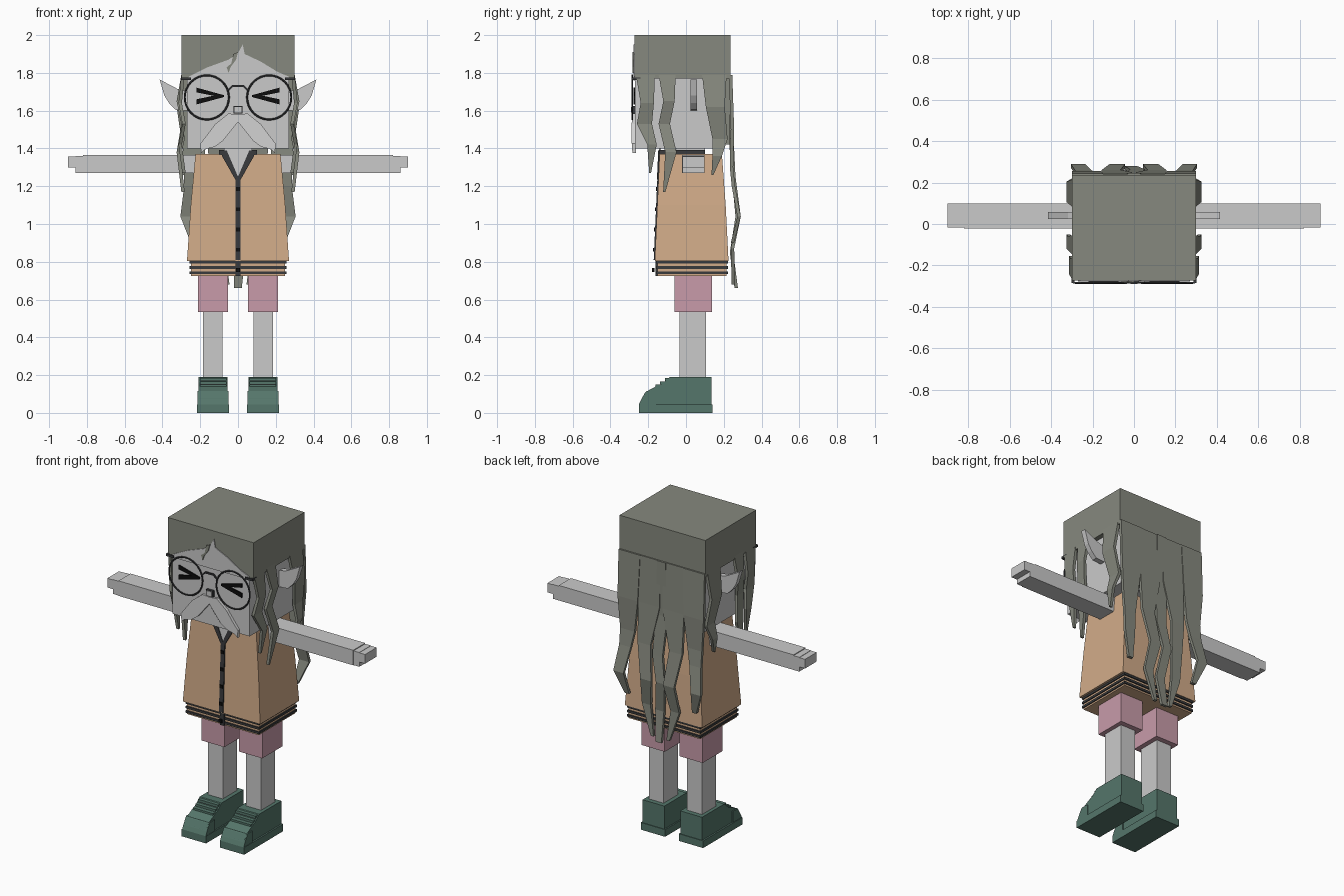
import bpy, bmesh, math
from mathutils import Vector

cube = bpy.data.objects.get("Cube")
if cube:
    bpy.data.objects.remove(cube, do_unlink=True)


def material(name, r, g, b):
    mat = bpy.data.materials.new(name)
    mat.use_nodes = True
    mat.diffuse_color = (r, g, b, 1)
    mat.node_tree.nodes["Principled BSDF"].inputs["Base Color"].default_value = (r, g, b, 1)
    return mat


skin = material("pale skin", .59, .59, .59)
hair = material("grey green hair", .24, .25, .21)
tan = material("tan jacket", .64, .41, .25)
pink = material("pink shorts", .58, .33, .40)
green = material("green shoes", .09, .18, .145)
dark = material("dark trim", .04, .042, .045)
black = material("black", .004, .004, .004)
white = material("white whiskers", .64, .64, .64)


def finish(name, bm, mat, mirror=False):
    """Turn a bmesh into an object, optionally mirrored across x."""
    bmesh.ops.recalc_face_normals(bm, faces=bm.faces)
    mesh = bpy.data.meshes.new(name)
    bm.to_mesh(mesh)
    bm.free()
    mesh.materials.append(mat)
    obj = bpy.data.objects.new(name, mesh)
    bpy.context.collection.objects.link(obj)
    if mirror:
        obj.modifiers.new("Mirror", "MIRROR").use_mirror_merge = False
    return obj


def skinned(name, rings, mat, mirror=False):
    """Join matching rings of points with side faces and cap both ends."""
    bm = bmesh.new()
    loops = [[bm.verts.new(p) for p in ring] for ring in rings]
    for low, high in zip(loops, loops[1:]):
        for i in range(len(low)):
            j = (i + 1) % len(low)
            bm.faces.new((low[i], low[j], high[j], high[i]))
    bm.faces.new(loops[0])
    bm.faces.new(loops[-1])
    return finish(name, bm, mat, mirror)


def loft(name, sections, mat, mirror=False):
    """Stack rectangles given as (z, left, right, front, back)."""
    rings = [[(a, c, z), (b, c, z), (b, d, z), (a, d, z)] for z, a, b, c, d in sections]
    return skinned(name, rings, mat, mirror)


def box(name, xs, ys, zs, mat, mirror=False):
    return loft(name, [(z, *xs, *ys) for z in zs], mat, mirror)


def side_prism(name, outline, xs, mat, mirror=False):
    """Extrude a (y, z) outline along x."""
    return skinned(name, [[(x, y, z) for y, z in outline] for x in xs], mat, mirror)


def plate(name, outline, front, thick, mat, mirror=False):
    """Extrude an (x, z) outline backwards from a front surface y = front(z)."""
    rings = [[(x, front(z) + t, z) for x, z in outline] for t in (0, thick)]
    return skinned(name, rings, mat, mirror)


def strand(name, points, place, mat, mirror=False, thick=.018):
    """Wavy tapering ribbon through (across, z, width, outward) points."""
    rings = []
    for u, z, w, out in points:
        corners = [(u - w / 2, out), (u + w / 2, out), (u + w / 2, out - thick), (u - w / 2, out - thick)]
        rings.append([place(across, depth, z) for across, depth in corners])
    return skinned(name, rings, mat, mirror)


def flat(y):
    return lambda z: y


def chest(z):
    return -.165 + (z - .81) * .045


# Head, neck and hair cap
box("head", (-.27, .27), (-.27, .205), (1.4, 1.79), skin)
box("neck", (-.08, .08), (-.05, .1), (1.3, 1.42), skin)
box("hair_cap", (-.3, .3), (-.272, .235), (1.77, 2), hair)
box("hair_back_panel", (-.27, .27), (.2, .232), (1.42, 1.8), hair)

# Face showing through the hairline, with a loose lock
plate("forehead", [(-.27, 1.76), (-.26, 1.78), (-.16, 1.83), (-.05, 1.87), (0, 1.905), (.025, 1.95),
                   (.035, 1.9), (.12, 1.86), (.21, 1.805), (.27, 1.78), (.27, 1.76)],
      flat(-.277), .008, skin)
plate("hair_lock", [(-.05, 1.8), (-.06, 1.83), (-.035, 1.85), (-.025, 1.9), (0, 1.91),
                    (-.01, 1.87), (-.04, 1.83)], flat(-.283), .008, hair)

# Ears
plate("ear", [(.26, 1.7), (.32, 1.715), (.415, 1.765), (.39, 1.68), (.365, 1.64), (.33, 1.605), (.26, 1.6)],
      flat(.025), .033, skin, mirror=True)

# Side locks
def on_side(across, depth, z):
    return (depth, across, z)


strand("front_side_lock", [(-.215, 1.79, .1, .3), (-.205, 1.64, .07, .315), (-.22, 1.53, .08, .295),
                           (-.18, 1.42, .05, .315), (-.19, 1.27, .01, .295)], on_side, hair, True)
strand("middle_side_lock", [(-.1, 1.79, .09, .3), (-.09, 1.65, .06, .325), (-.115, 1.53, .06, .3),
                            (-.08, 1.38, .06, .325), (-.115, 1.17, .012, .3)], on_side, hair, True)
strand("rear_side_lock", [(.15, 1.79, .13, .3), (.155, 1.62, .1, .325), (.18, 1.45, .08, .3),
                          (.165, 1.36, .05, .32), (.14, 1.26, .01, .3)], on_side, hair, True)


# Long locks down the back
def on_back(across, depth, z):
    return (across, depth, z)


strand("outer_back_lock", [(.225, 1.79, .15, .245), (.23, 1.5, .14, .255), (.235, 1.3, .1, .25),
                           (.245, 1.2, .08, .26), (.27, 1.04, .07, .29), (.235, .9, .03, .255)],
       on_back, hair, True)
strand("inner_back_lock", [(.085, 1.79, .15, .242), (.085, 1.5, .15, .25), (.11, 1.25, .09, .262),
                           (.08, 1.04, .075, .29), (.1, .87, .06, .255), (.055, .68, .02, .26)],
       on_back, hair, True)
strand("middle_back_lock", [(0, 1.79, .06, .247), (0, 1.45, .08, .245), (.015, 1.2, .07, .265),
                            (-.015, 1.04, .06, .28), (.01, .85, .06, .25), (0, .66, .04, .275)],
       on_back, hair)

# Glasses
for side, label in ((-1, "right"), (1, "left")):
    bpy.ops.mesh.primitive_torus_add(location=(side * .165, -.285, 1.67), rotation=(math.pi / 2, 0, 0),
                                     major_radius=.117, minor_radius=.005,
                                     major_segments=32, minor_segments=6)
    rim = bpy.context.object
    rim.name = label + "_glasses_rim"
    rim.data.materials.append(dark)
    bpy.ops.object.shade_smooth_by_angle()
plate("glasses_bridge", [(-.055, 1.71), (-.03, 1.735), (.03, 1.735), (.055, 1.71),
                         (.055, 1.7), (.028, 1.725), (-.028, 1.725), (-.055, 1.7)],
      flat(-.288), .008, dark)
box("glasses_hinge", (.25, .295), (-.288, -.28), (1.762, 1.776), dark, True)
box("glasses_temple", (.288, .302), (-.285, -.24), (1.762, 1.776), dark, True)

# Squeezed eyes, nose and moustache
plate("eye", [(.075, 1.682), (.22, 1.722), (.22, 1.697), (.13, 1.679), (.22, 1.66), (.22, 1.633),
              (.075, 1.672)], flat(-.279), .009, black, True)
box("nose_outline", (-.024, .024), (-.285, -.26), (1.585, 1.625), dark)
box("nose", (-.018, .018), (-.29, -.26), (1.59, 1.62), skin)
plate("moustache", [(0, 1.58), (.05, 1.585), (.12, 1.53), (.165, 1.47), (.2, 1.425), (.195, 1.375),
                    (.175, 1.395), (.12, 1.41), (.08, 1.44), (.04, 1.49), (0, 1.54)],
      lambda z: -.283 - .006 * math.sin((z - 1.37) * 14), .02, white, True)

# Jacket
loft("jacket", [(.805, -.27, .27, chest(.805), .225), (1.1, -.25, .25, chest(1.1), .21),
                (1.37, -.225, .225, chest(1.37), .19)], tan)
box("jacket_hem", (-.25, .25), (-.15, .215), (.725, .81), tan)
for number, z in enumerate((.742, .77, .799)):
    box(f"hem_stripe_{number + 1}", (-.256, .256), (-.157, .222), (z - .007, z + .007), dark)
plate("neck_opening", [(-.075, 1.4), (.075, 1.4), (0, 1.24)],
      lambda z: chest(z) - .004, .009, skin)
plate("neck_trim", [(.06, 1.39), (.09, 1.39), (.085, 1.36), (.014, 1.235), (0, 1.235), (0, 1.25)],
      lambda z: chest(z) - .008, .009, dark, True)
box("collar_side", (.06, .1), (-.14, .1), (1.36, 1.392), dark, True)
box("collar_back", (-.1, .1), (.075, .1), (1.36, 1.392), dark)
plate("placket", [(-.014, .81), (.014, .81), (.014, 1.25), (-.014, 1.25)],
      lambda z: chest(z) - .006, .009, dark)
box("hem_placket", (-.014, .014), (-.161, -.15), (.725, .81), dark)
for number in range(5):
    z = 1.185 - number * .107
    y = min(chest(z), -.155) if z < .81 else chest(z)
    box(f"button_{number + 1}", (-.01, .01), (y - .012, y), (z - .01, z + .01), black)

# Arms with a stepped hand
box("arm", (.2, .82), (-.022, .098), (1.27, 1.365), skin, True)
box("palm", (.82, .86), (-.018, .098), (1.27, 1.36), skin, True)
box("fingers", (.86, .9), (-.018, .098), (1.3, 1.358), skin, True)

# Legs and shorts
box("shorts_leg", (.052, .213), (-.062, .138), (.535, .74), pink, True)
box("leg", (.082, .186), (-.035, .106), (.15, .54), skin, True)

# Shoes with sole and laces
upper = [(.136, .03), (.136, .19), (-.085, .19), (-.125, .155), (-.16, .14), (-.215, .11),
         (-.235, .075), (-.245, .03)]
side_prism("shoe", upper, (.056, .208), green, True)
toe = [(-.16, 0), (-.16, .115), (-.21, .115), (-.238, .07), (-.25, .045), (-.25, 0)]
side_prism("shoe_toe", toe, (.05, .215), green, True)
box("shoe_sole", (.048, .218), (-.25, .14), (0, .045), green, True)
for number, (y, z) in enumerate(((-.1, .18), (-.125, .16), (-.15, .145))):
    box(f"lace_{number + 1}", (.062, .202), (y - .012, y + .012), (z - .008, z + .006), green, True)
    box(f"lace_shadow_{number + 1}", (.064, .2), (y - .01, y + .01), (z - .012, z - .008), dark, True)
